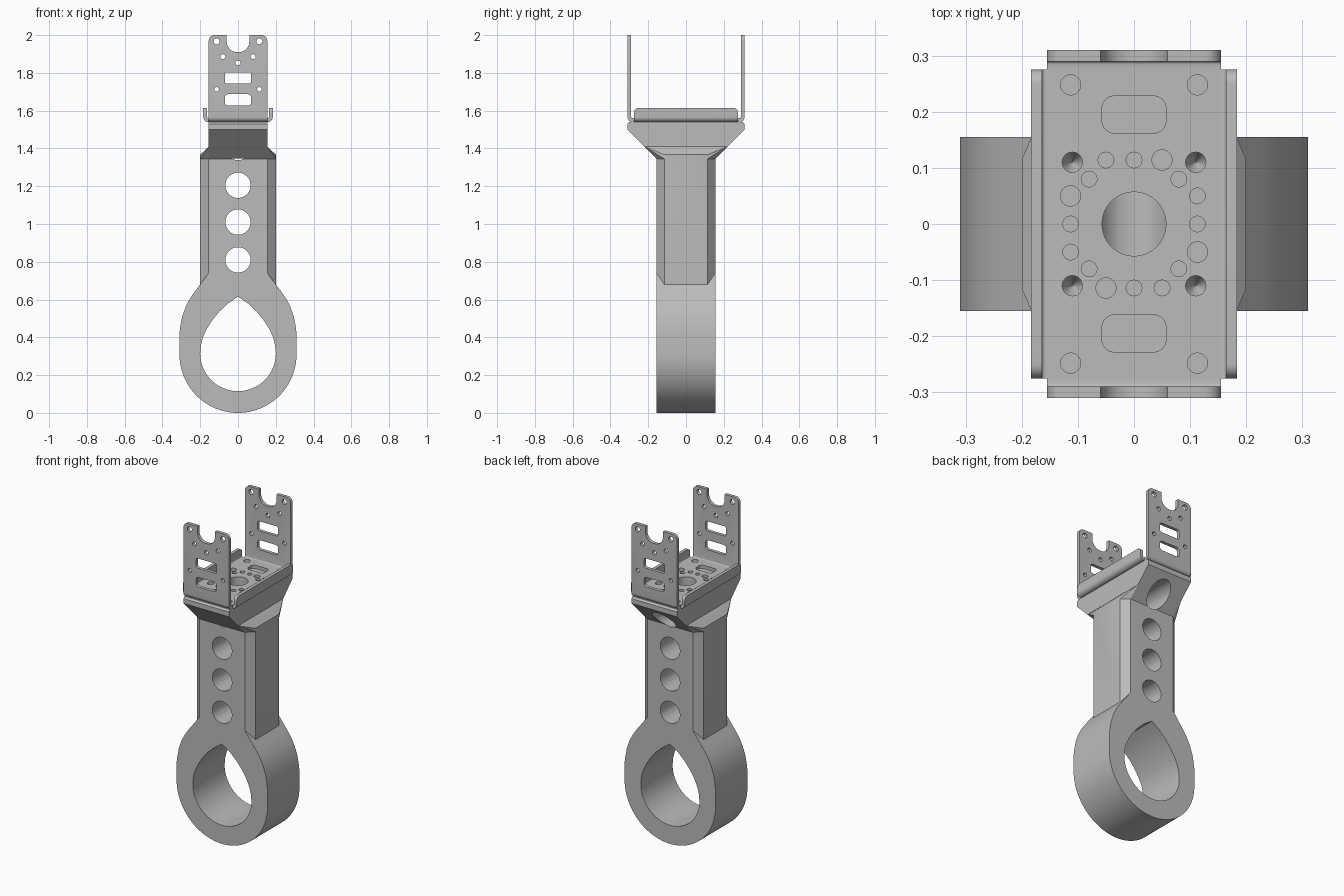
import bpy, bmesh, math
from mathutils import Matrix, Vector

old = bpy.data.objects.get("Cube")
if old:
    bpy.data.objects.remove(old)

grey = bpy.data.materials.new("plain_grey")
grey.use_nodes = True
colour = (0.5, 0.5, 0.5, 1)
grey.diffuse_color = colour
grey.node_tree.nodes["Principled BSDF"].inputs["Base Color"].default_value = colour


def make(name, bm):
    bmesh.ops.recalc_face_normals(bm, faces=bm.faces)
    mesh = bpy.data.meshes.new(name)
    bm.to_mesh(mesh)
    bm.free()
    mesh.materials.append(grey)
    ob = bpy.data.objects.new(name, mesh)
    bpy.context.collection.objects.link(ob)
    return ob


def prism(name, loops, axis, a, b):
    """Extrude closed 2D loops along an axis from a to b."""
    place = {"x": lambda p, d: (d, *p),
             "y": lambda p, d: (p[0], d, p[1]),
             "z": lambda p, d: (*p, d)}[axis]
    bm = bmesh.new()
    for loop in loops:
        low = [bm.verts.new(place(p, a)) for p in loop]
        high = [bm.verts.new(place(p, b)) for p in loop]
        bm.faces.new(low)
        bm.faces.new(high)
        for i in range(len(loop)):
            bm.faces.new((low[i - 1], low[i], high[i], high[i - 1]))
    return make(name, bm)


def combine(target, tool, operation):
    """Apply a boolean and remove the tool."""
    mod = target.modifiers.new("bool", "BOOLEAN")
    mod.object, mod.operation, mod.solver = tool, operation, "EXACT"
    graph = bpy.context.evaluated_depsgraph_get()
    mesh = bpy.data.meshes.new_from_object(target.evaluated_get(graph))
    target.modifiers.clear()
    target.data = mesh
    bpy.data.objects.remove(tool)


def arc(cx, cy, r, start, end, n):
    angles = [math.radians(start + (end - start) * i / n) for i in range(n + 1)]
    return [(cx + r * math.cos(t), cy + r * math.sin(t)) for t in angles]


def circle(cx, cy, r, n=28):
    return arc(cx, cy, r, 0, 360, n)[:-1]


def round_rect(cx, cy, w, h, r):
    pts = []
    for k, (sx, sy) in enumerate(((1, 1), (-1, 1), (-1, -1), (1, -1))):
        pts += arc(cx + sx * (w - r), cy + sy * (h - r), r, 90 * k, 90 * k + 90, 8)
    return pts


def mirrored(half):
    """Close a half outline by mirroring it across x = 0."""
    return half + [(-x, y) for x, y in reversed(half) if abs(x) > 1e-5]


def channel(half, bottom, top, t, r):
    """U-shaped bent sheet section."""
    outer = [(half, top)] + arc(half - r, bottom + r, r, 0, -90, 6)
    inner = [(half - t, top)] + arc(half - r, bottom + r, r - t, 0, -90, 4)
    flip = lambda pts: [(-x, y) for x, y in reversed(pts)]
    return outer + flip(outer) + inner_loop(inner, flip)


def inner_loop(inner, flip):
    return flip(inner)[::-1] + inner[::-1]


SIDES = (-1, 1)
CORNERS = [(sx, sy) for sx in SIDES for sy in SIDES]

# Ring with a teardrop opening
ring_outline = mirrored(arc(0, 0.31, 0.31, -90, 0, 24) + [
    (0.31, 0.42), (0.305, 0.46), (0.295, 0.51), (0.278, 0.56),
    (0.255, 0.605), (0.227, 0.645), (0.155, 0.74)])
opening = mirrored(arc(0, 0.315, 0.2, -90, 0, 20) + [
    (0.196, 0.36), (0.184, 0.405), (0.165, 0.445), (0.138, 0.488),
    (0.1, 0.535), (0.052, 0.58), (0, 0.615)])
mount = prism("link_arm", [ring_outline], "y", -0.155, 0.155)
combine(mount, prism("opening_cutter", [opening], "y", -0.4, 0.4), "DIFFERENCE")

# Eight-sided shaft
octagon = [(0.2, -0.115), (0.2, 0.115), (0.155, 0.155), (-0.155, 0.155),
           (-0.2, 0.115), (-0.2, -0.115), (-0.155, -0.155), (0.155, -0.155)]
combine(mount, prism("shaft", [octagon], "z", 0.66, 1.345), "UNION")

# Shoulder that tapers from the shaft into the head
bm = bmesh.new()
for sx, sy in CORNERS:
    for x, y, z in ((0.155, 0.155, 1.345), (0.2, 0.115, 1.345),
                    (0.2, 0.115, 1.367), (0.155, 0.22, 1.41)):
        bm.verts.new((sx * x, sy * y, z))
bmesh.ops.convex_hull(bm, input=bm.verts)
combine(mount, make("shoulder", bm), "UNION")

# Flared head
head = mirrored([(0.155, 1.345), (0.31, 1.5), (0.31, 1.53), (0.3, 1.54)])
combine(mount, prism("head", [head], "x", -0.155, 0.155), "UNION")

# Shaft bores, rear bore under the head and central bore
bores = [circle(0, z, 0.067, 40) for z in (0.81, 1.01, 1.205)]
combine(mount, prism("bore_cutter", bores, "y", -0.4, 0.4), "DIFFERENCE")
combine(mount, prism("rear_cutter", [circle(0, 1.405, 0.067, 40)], "y", -0.156, 0.4),
        "DIFFERENCE")
combine(mount, prism("centre_cutter", [circle(0, 0, 0.057, 40)], "z", 1.4, 1.6),
        "DIFFERENCE")

# Conical screw seats in the head
bm = bmesh.new()
for sx, sy in CORNERS:
    bmesh.ops.create_cone(bm, cap_ends=True, segments=24, radius1=0.001, radius2=0.02,
                          depth=0.04,
                          matrix=Matrix.Translation(Vector((sx * 0.11, sy * 0.11, 1.522))))
combine(mount, make("seat_cutter", bm), "DIFFERENCE")

# Bent bracket: two tall walls joined by a floor
bracket = prism("bracket", [channel(0.31, 1.54, 2.0, 0.02, 0.026)], "x", -0.155, 0.155)
combine(bracket, prism("corner_trim", [round_rect(0, 1.7, 0.155, 0.3, 0.03)],
                       "y", -0.5, 0.5), "INTERSECT")

# Low side lips with rounded ends
lips = prism("lips", [channel(0.184, 1.54, 1.615, 0.02, 0.026)], "y", -0.275, 0.275)
combine(lips, prism("lip_trim", [round_rect(0, 1.515, 0.275, 0.1, 0.025)],
                    "x", -0.5, 0.5), "INTERSECT")
combine(bracket, lips, "UNION")

# Wall notches, slots and screw holes
wall_holes = [round_rect(0, 2.01, 0.06, 0.1, 0.055),
              round_rect(0, 1.773, 0.07, 0.03, 0.012),
              round_rect(0, 1.657, 0.07, 0.03, 0.018),
              circle(0, 1.853, 0.013)]
for s in SIDES:
    wall_holes += [circle(s * 0.113, 1.967, 0.016), circle(s * 0.08, 1.886, 0.013),
                   circle(s * 0.113, 1.713, 0.012)]
combine(bracket, prism("wall_cutter", wall_holes, "y", -0.5, 0.5), "DIFFERENCE")

# Floor holes, arranged around the centre
SMALL, LARGE = 0.014, 0.018
floor_holes = [circle(0, 0, 0.057, 40)]
for s in SIDES:
    floor_holes += [round_rect(0, s * 0.195, 0.057, 0.033, 0.022),
                    circle(0, s * 0.114, SMALL), circle(s * 0.113, 0, SMALL),
                    circle(s * 0.05, s * 0.114, LARGE), circle(-s * 0.05, s * 0.114, SMALL),
                    circle(s * 0.113, -s * 0.05, LARGE), circle(s * 0.113, s * 0.05, SMALL)]
# The large hole of the front row sits on the other side
floor_holes += [circle(sx * 0.113, sy * 0.248, LARGE) for sx, sy in CORNERS]
floor_holes += [circle(sx * 0.11, sy * 0.11, LARGE) for sx, sy in CORNERS]
floor_holes += [circle(sx * 0.08, sy * 0.08, SMALL) for sx, sy in CORNERS]
combine(bracket, prism("floor_cutter", floor_holes, "z", 1.5, 1.59), "DIFFERENCE")

# Smooth round surfaces, keep hard edges crisp
for ob in (mount, bracket):
    bpy.ops.object.select_all(action="DESELECT")
    ob.select_set(True)
    bpy.context.view_layer.objects.active = ob
    bpy.ops.object.shade_smooth_by_angle(angle=math.radians(25))
